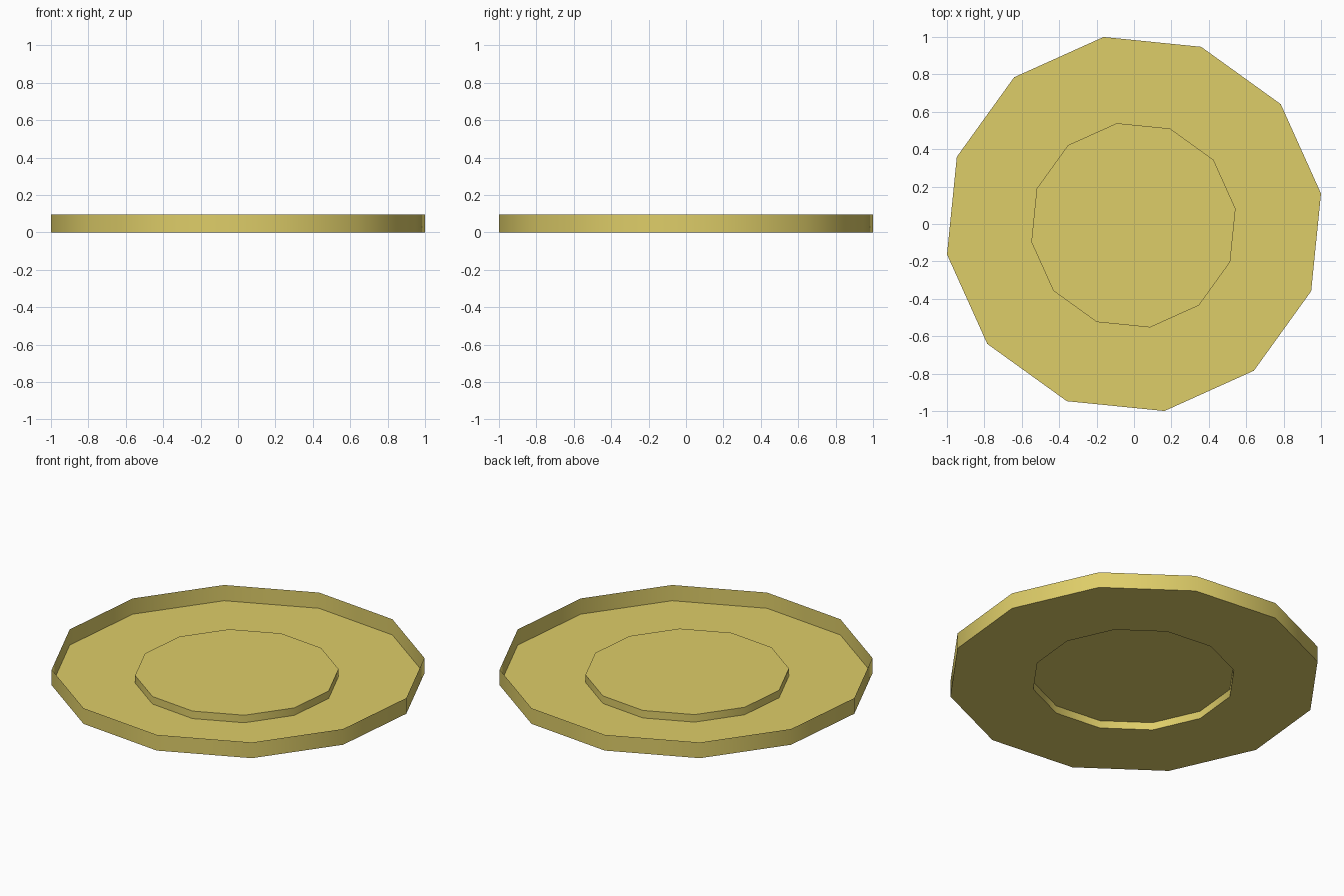
import bpy
import bmesh
from math import cos, sin, tau, radians

SIDES = 12
TURN = radians(9.25)
RIM_RADIUS, RIM_HEIGHT = 1.013, 0.094
DISC_RADIUS, DISC_HEIGHT = 0.553, 0.045
DISC_CENTRE = (-0.003, -0.007)

cube = bpy.data.objects.get("Cube")
if cube:
    bpy.data.objects.remove(cube, do_unlink=True)

gold = bpy.data.materials.new("dull_gold")
gold.use_nodes = True
gold.diffuse_color = (0.73, 0.61, 0.14, 1)
gold.node_tree.nodes["Principled BSDF"].inputs["Base Color"].default_value = gold.diffuse_color


def ring(bm, radius, z, centre=(0, 0)):
    """Twelve-sided ring of vertices."""
    angles = [TURN + tau * i / SIDES for i in range(SIDES)]
    return [bm.verts.new((centre[0] + radius * cos(a), centre[1] + radius * sin(a), z))
            for a in angles]


def bridge(bm, outer, inner):
    """Quads between two rings, facing up or towards the axis."""
    for i in range(SIDES):
        j = (i + 1) % SIDES
        bm.faces.new((outer[i], outer[j], inner[j], inner[i]))


def finish(bm, name):
    """Smooth shading round the walls, sharp edges where walls meet flats."""
    bm.normal_update()
    for face in bm.faces:
        face.smooth = True
    for edge in bm.edges:
        edge.smooth = edge.calc_face_angle(0) < radians(40)
    mesh = bpy.data.meshes.new(name)
    bm.to_mesh(mesh)
    bm.free()
    mesh.materials.append(gold)
    obj = bpy.data.objects.new(name, mesh)
    bpy.context.collection.objects.link(obj)


# Shallow dish: thin upright rim and flat floor around the open middle
bm = bmesh.new()
rim_top = ring(bm, RIM_RADIUS, RIM_HEIGHT)
rim_base = ring(bm, RIM_RADIUS, 0)
floor_edge = ring(bm, DISC_RADIUS, 0, DISC_CENTRE)
bridge(bm, rim_top, rim_base)
bridge(bm, rim_base, floor_edge)
finish(bm, "rimmed_dish")

# Raised centre, hollow underneath
bm = bmesh.new()
disc_base = ring(bm, DISC_RADIUS, 0, DISC_CENTRE)
disc_top = ring(bm, DISC_RADIUS, DISC_HEIGHT, DISC_CENTRE)
bridge(bm, disc_base, disc_top)
bm.faces.new(disc_top)
finish(bm, "raised_centre")
